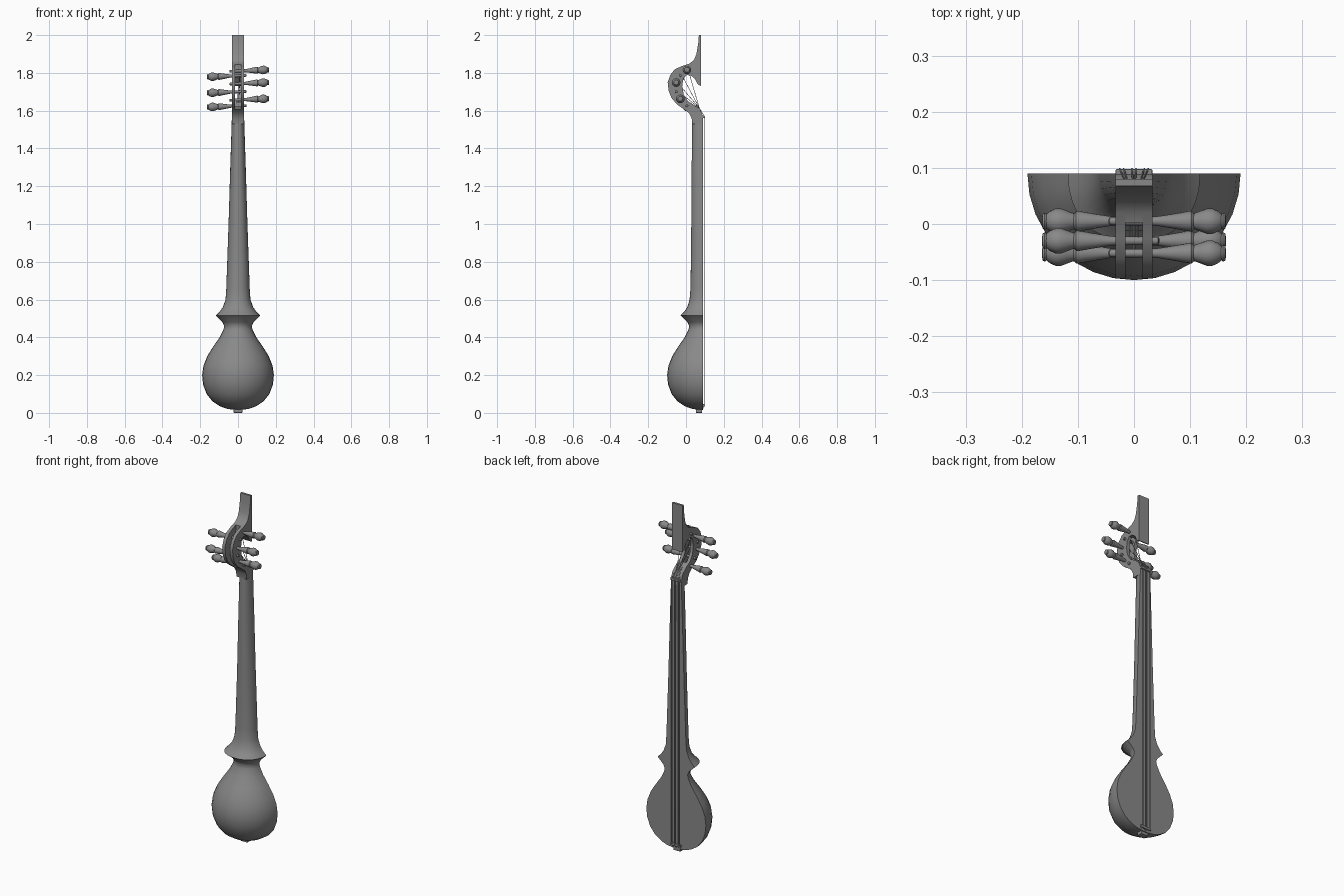
import bpy, bmesh, math
from mathutils import Matrix, Vector

if "Cube" in bpy.data.objects:
    bpy.data.objects.remove(bpy.data.objects["Cube"])

FACE_Y = 0.09
grey = bpy.data.materials.new("plain grey")
grey.use_nodes = True
grey.diffuse_color = (0.25, 0.25, 0.25, 1)
grey.node_tree.nodes["Principled BSDF"].inputs["Base Color"].default_value = (0.25, 0.25, 0.25, 1)


def finish(name, bm, smooth=None):
    """Turn a bmesh into a named grey object."""
    bmesh.ops.recalc_face_normals(bm, faces=bm.faces)
    mesh = bpy.data.meshes.new(name)
    bm.to_mesh(mesh)
    bm.free()
    mesh.materials.append(grey)
    ob = bpy.data.objects.new(name, mesh)
    bpy.context.collection.objects.link(ob)
    if smooth:
        bpy.ops.object.select_all(action='DESELECT')
        ob.select_set(True)
        bpy.context.view_layer.objects.active = ob
        bpy.ops.object.shade_smooth_by_angle(angle=math.radians(smooth))
    return ob


def skin(bm, rings):
    """Bridge equal closed rings of points and cap both ends."""
    rows = [[bm.verts.new(p) for p in ring] for ring in rings]
    n = len(rows[0])
    for a, b in zip(rows, rows[1:]):
        for i in range(n):
            j = (i + 1) % n
            bm.faces.new((a[i], a[j], b[j], b[i]))
    bm.faces.new(rows[0])
    bm.faces.new(rows[-1])


def prism(name, profile, x0, x1, smooth=None):
    """Extrude a (y, z) outline along x."""
    bm = bmesh.new()
    skin(bm, [[(x, y, z) for y, z in profile] for x in (x0, x1)])
    return finish(name, bm, smooth)


def box(name, lo, hi, bevel=0):
    prism_ob = prism(name, [(lo[1], lo[2]), (hi[1], lo[2]), (hi[1], hi[2]), (lo[1], hi[2])], lo[0], hi[0])
    if bevel:
        mod = prism_ob.modifiers.new("rounding", 'BEVEL')
        mod.width, mod.segments = bevel, 2


def half_round(name, rows, power, smooth):
    """Stack half-oval sections (z, half width, depth) behind the flat face."""
    steps = 16
    bm = bmesh.new()
    rings = []
    for z, rx, ry in rows:
        ring = []
        for i in range(steps + 1):
            a = math.pi * i / steps
            c, s = math.cos(a), math.sin(a)
            ring.append((rx * math.copysign(abs(c) ** power, c), FACE_Y - ry * abs(s) ** power, z))
        rings.append(ring)
    skin(bm, rings)
    return finish(name, bm, smooth)


# Rounded bowl, waist and sharp collar
bowl = [(0.016, 0.02), (0.022, 0.06), (0.035, 0.095), (0.06, 0.134), (0.1, 0.166), (0.15, 0.185),
        (0.2, 0.19), (0.25, 0.183), (0.3, 0.163), (0.35, 0.132), (0.4, 0.097), (0.44, 0.077),
        (0.46, 0.073), (0.48, 0.082), (0.515, 0.118)]
half_round("bowl", [(z, r, r) for z, r in bowl], 1, 50)

# Tapered neck
half_round("neck", [(0.515, 0.118, 0.122), (0.535, 0.098, 0.1), (0.56, 0.08, 0.083), (0.6, 0.066, 0.071),
                    (0.66, 0.062, 0.066), (1.0, 0.05, 0.062), (1.3, 0.041, 0.06), (1.55, 0.033, 0.057)], 0.9, 50)

# Pegbox: two curved cheeks joined by a head and a heel
head_back = [(0.08, 1.73), (0.08, 2.0), (0.068, 2.0), (0.065, 1.96), (0.055, 1.9), (0.042, 1.868), (0.02, 1.85)]
curve_out = [(-0.025, 1.835), (-0.06, 1.818), (-0.083, 1.79), (-0.097, 1.75), (-0.092, 1.705),
             (-0.077, 1.668), (-0.05, 1.635), (-0.015, 1.61)]
heel_out = [(0.015, 1.588), (0.03, 1.56), (0.033, 1.53), (FACE_Y, 1.53), (FACE_Y, 1.57), (0.075, 1.605), (0.04, 1.632)]
curve_in = [(0.01, 1.65), (-0.012, 1.685), (-0.02, 1.73), (-0.014, 1.77), (0.002, 1.788)]
tip_in = [(0.025, 1.787), (0.048, 1.768), (0.062, 1.74)]
for side, s in (("right", -1), ("left", 1)):
    prism("pegbox_cheek_" + side, head_back + curve_out + heel_out + curve_in + tip_in, s * 0.015, s * 0.033, 40)
prism("pegbox_head", head_back + [(0.003, 1.844), (0.003, 1.788)] + tip_in, -0.015, 0.015, 40)
prism("pegbox_heel", [(-0.012, 1.608)] + heel_out + [(0.02, 1.643)], -0.015, 0.015, 40)

# Turned tuning pegs: (distance along the peg, radius)
peg_shape = [(-0.045, 0.004), (-0.043, 0.007), (0.035, 0.008), (0.045, 0.009), (0.075, 0.014), (0.098, 0.018),
             (0.103, 0.018), (0.107, 0.014), (0.118, 0.018), (0.13, 0.0225), (0.14, 0.0225), (0.15, 0.018),
             (0.156, 0.013), (0.159, 0.015), (0.163, 0.013), (0.164, 0.006)]
pegs = [(-1, -0.03, 1.79), (-1, -0.052, 1.705), (-1, 0.005, 1.63),
        (1, 0.005, 1.815), (1, -0.052, 1.748), (1, -0.03, 1.662)]
for k, (s, y, z) in enumerate(pegs):
    bm = bmesh.new()
    skin(bm, [[(d, r * math.cos(math.tau * i / 16), r * math.sin(math.tau * i / 16)) for i in range(16)]
              for d, r in peg_shape])
    turn = Matrix.Rotation(0 if s > 0 else math.pi, 4, 'Z')
    tilt = Matrix.Rotation(-0.04, 4, 'Y')
    bm.transform(Matrix.Translation((0, y, z - 0.005)) @ tilt @ turn)
    finish("tuning_peg_%d" % (k + 1), bm, 40)

# Nut, bridge and tail pin
box("nut", (-0.033, 0.08, 1.56), (0.033, 0.098, 1.575), 0.003)
box("bridge", (-0.033, 0.085, 0.03), (0.033, 0.098, 0.046), 0.003)
box("tail_pin", (-0.023, 0.052, 0), (0.023, 0.085, 0.03), 0.003)

# Strings in three pairs, led over the nut to their pegs
for k, peg in enumerate([2, 5, 1, 4, 0, 3]):
    x = (k // 2 - 1) * 0.022 + (k % 2 - 0.5) * 0.007
    s, y, z = pegs[peg]
    curve = bpy.data.curves.new("string_%d" % (k + 1), 'CURVE')
    curve.dimensions = '3D'
    curve.bevel_depth = 0.0015
    curve.bevel_resolution = 1
    path = [(x, 0.088, 0.02), (x, 0.0985, 0.04), (x, 0.0985, 1.568), (x * 0.5, 0.07, 1.615), (x * 0.35, y + 0.007, z)]
    line = curve.splines.new('POLY')
    line.points.add(len(path) - 1)
    for point, co in zip(line.points, path):
        point.co = (*co, 1)
    curve.materials.append(grey)
    bpy.context.collection.objects.link(bpy.data.objects.new(curve.name, curve))
